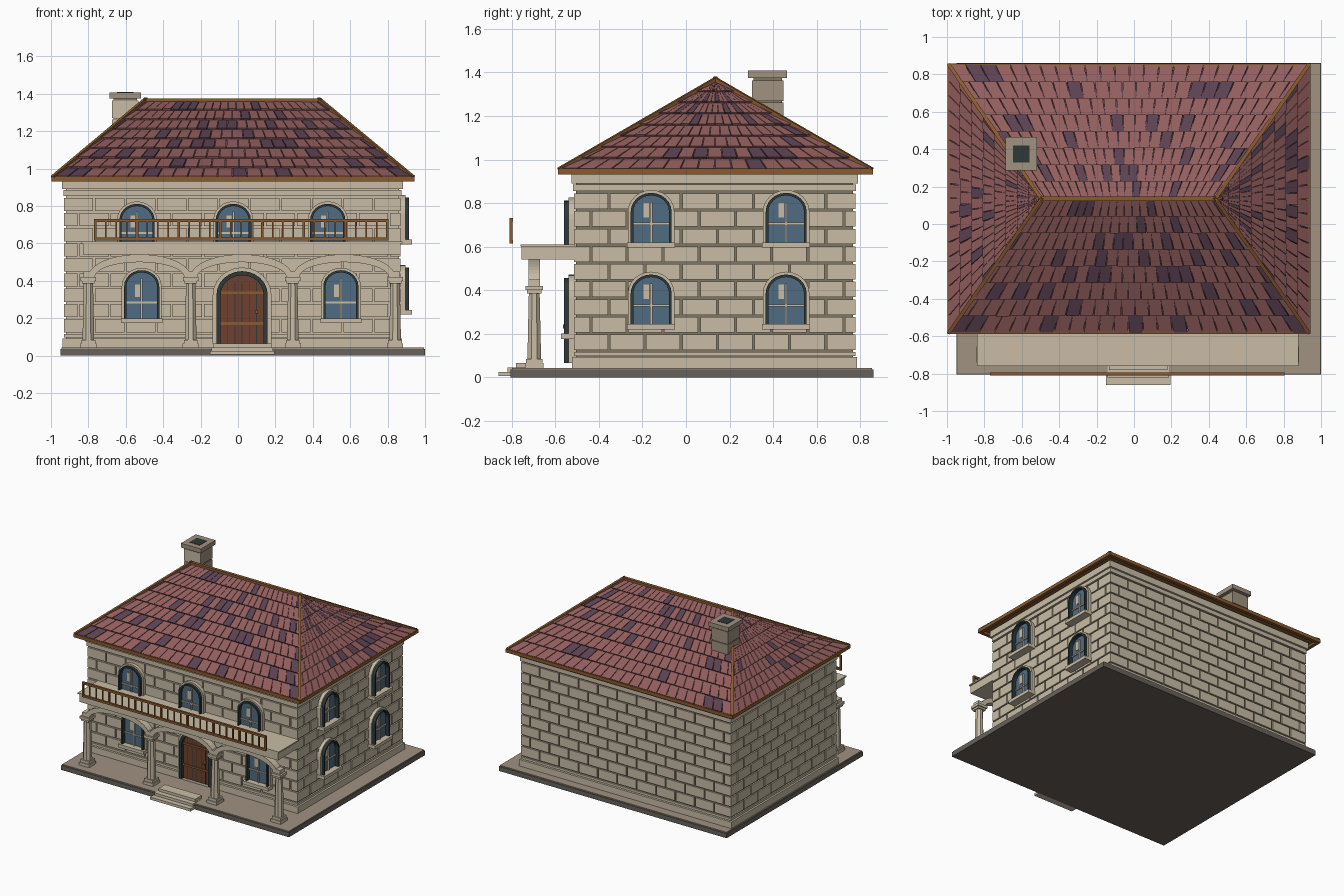
import bpy, bmesh, math, random
from mathutils import Vector, Matrix

random.seed(4)
if "Cube" in bpy.data.objects:
    bpy.data.objects.remove(bpy.data.objects["Cube"])

# Colours
PALETTE = {
    "stone": (200, 188, 165), "paving": (160, 146, 128), "foundation": (104, 97, 90),
    "mortar": (128, 118, 99), "tile_red": (146, 94, 93), "tile_plum": (92, 66, 82),
    "trim_wood": (138, 90, 48), "door_wood": (110, 64, 46), "glass": (80, 108, 130),
    "dark_frame": (46, 56, 56),
}
NAMES = list(PALETTE)
MATS = []
for name, rgb in PALETTE.items():
    col = [((c / 255 + 0.055) / 1.055) ** 2.4 for c in rgb] + [1]
    m = bpy.data.materials.new(name)
    m.use_nodes = True
    m.diffuse_color = col
    m.node_tree.nodes["Principled BSDF"].inputs["Base Color"].default_value = col
    MATS.append(m)
IDENT = Matrix.Identity(4)


# Mesh helpers
def face(bm, verts, mat):
    bm.faces.new(verts).material_index = NAMES.index(mat)


def hexa(bm, bottom, top, mat, M=IDENT):
    b = [bm.verts.new(M @ Vector(p)) for p in bottom]
    t = [bm.verts.new(M @ Vector(p)) for p in top]
    face(bm, b[::-1], mat)
    face(bm, t, mat)
    for i in range(4):
        j = (i + 1) % 4
        face(bm, (b[i], b[j], t[j], t[i]), mat)


def box(bm, x, y, z, mat, M=IDENT):
    ring = [(x[0], y[0]), (x[1], y[0]), (x[1], y[1]), (x[0], y[1])]
    hexa(bm, [(*p, z[0]) for p in ring], [(*p, z[1]) for p in ring], mat, M)


def finish(name, bm):
    bmesh.ops.recalc_face_normals(bm, faces=bm.faces[:])
    me = bpy.data.meshes.new(name)
    bm.to_mesh(me)
    bm.free()
    for m in MATS:
        me.materials.append(m)
    ob = bpy.data.objects.new(name, me)
    bpy.context.collection.objects.link(ob)
    return ob


def box_object(name, x, y, z, mat):
    bm = bmesh.new()
    box(bm, x, y, z, mat)
    return finish(name, bm)


def arch(cx, z0, hw, h, rise, n=12):
    arc = [(cx - hw * math.cos(math.pi * i / n), z0 + h - rise + rise * math.sin(math.pi * i / n))
           for i in range(n + 1)]
    return [(cx - hw, z0)] + arc + [(cx + hw, z0)]


def band(bm, outer, inner, y0, y1, mat, M=IDENT):
    for i in range(len(outer) - 1):
        q = [outer[i], outer[i + 1], inner[i + 1], inner[i]]
        hexa(bm, [(a, y0, b) for a, b in q], [(a, y1, b) for a, b in q], mat, M)


def panel(bm, outline, y0, y1, mat, M=IDENT):
    a = [bm.verts.new(M @ Vector((p, y0, q))) for p, q in outline]
    b = [bm.verts.new(M @ Vector((p, y1, q))) for p, q in outline]
    face(bm, a, mat)
    face(bm, b[::-1], mat)
    for i in range(len(a)):
        j = (i + 1) % len(a)
        face(bm, (a[i], b[i], b[j], a[j]), mat)


# Ground slab and steps
box_object("foundation", (-0.95, 1.0), (-0.805, 0.86), (0, 0.035), "foundation")
box_object("terrace_paving", (-0.945, 0.995), (-0.8, 0.855), (0.035, 0.043), "paving")
for i in range(3):
    box_object(f"entry_step_{i}", (-0.15 + i * 0.008, 0.195 - i * 0.008),
               (-0.86 + i * 0.04, -0.7), (0.005 + i * 0.02, 0.025 + i * 0.02), "stone")

# Wall core and plain bands
X0, X1, Y0, Y1 = -0.93, 0.87, -0.515, 0.778
core = box_object("wall_core", (X0 + .01, X1 - .01), (Y0 + .01, Y1 - .01), (0.04, 0.94), "mortar")
for p in core.data.polygons:
    if p.normal.y < -0.5:
        p.material_index = NAMES.index("stone")
for name, out, z in (("plinth", 0.008, (0.043, 0.093)), ("frieze", 0.003, (0.855, 0.885)),
                     ("cornice", 0.012, (0.89, 0.94))):
    box_object(name, (X0 - out, X1 + out), (Y0 - out, Y1 + out), z, "stone")

# Wall frames: local x runs along the wall, local -y points outward
WALLS = {
    "front": (Matrix.Translation((0, Y0, 0)), X0, X1),
    "right": (Matrix.Translation((X1, 0, 0)) @ Matrix.Rotation(math.pi / 2, 4, "Z"), Y0, Y1),
    "back": (Matrix.Translation((0, Y1, 0)) @ Matrix.Rotation(math.pi, 4, "Z"), -X1, -X0),
    "left": (Matrix.Translation((X0, 0, 0)) @ Matrix.Rotation(-math.pi / 2, 4, "Z"), -Y1, -Y0),
}

# Staggered stone blocks
ROWS, Z_LOW, COURSE, LENGTH, GAP = 9, 0.125, 0.081, 0.166, 0.01
for side, (M, a, b) in WALLS.items():
    bm = bmesh.new()
    box(bm, (a, b), (0, 0.02), (0.098, Z_LOW - GAP), "stone", M)
    for r in range(ROWS):
        z = Z_LOW + r * COURSE
        u = a - (r % 2) * LENGTH / 2
        while u < b - GAP:
            lo, hi = max(u, a), min(u + LENGTH - GAP, b)
            if hi - lo > 0.015:
                box(bm, (lo, hi), (0, 0.02), (z, z + COURSE - GAP), "stone", M)
            u += LENGTH
    finish(side + "_wall_blocks", bm)


# Arched windows
def window(name, side, u, z, h):
    M, bm, hw = WALLS[side][0], bmesh.new(), 0.082
    o = [arch(u, z, hw + d, h + d, 0.075 + d) for d in (0.025, 0.012, 0)]
    band(bm, o[0], o[1], -0.025, 0.01, "stone", M)
    band(bm, o[1], o[2], -0.045, 0.01, "dark_frame", M)
    panel(bm, o[2], -0.014, 0.005, "glass", M)
    box(bm, (u - 0.11, u + 0.11), (-0.06, 0.01), (z - 0.025, z), "stone", M)
    box(bm, (u - 0.005, u + 0.005), (-0.024, -0.01), (z, z + h - 0.03), "stone", M)
    box(bm, (u - hw, u + hw), (-0.022, -0.01), (z + 0.08, z + 0.09), "stone", M)
    box(bm, (u - 0.036, u - 0.01), (-0.018, -0.012), (z + 0.115, z + 0.18), "stone", M)
    finish(name, bm)


for i, u in enumerate((-0.515, 0.55)):
    window(f"front_lower_window_{i}", "front", u, 0.2, 0.245)
for i, u in enumerate((-0.54, -0.025, 0.48)):
    window(f"front_upper_window_{i}", "front", u, 0.57, 0.23)
for i, u in enumerate((-0.16, 0.46)):
    for level, z in (("lower", 0.245), ("upper", 0.62)):
        window(f"right_{level}_window_{i}", "right", u, z, 0.215)

# Arched plank door
bm, M, dc = bmesh.new(), WALLS["front"][0], 0.022
o = [arch(dc, 0.065, 0.115 + d, 0.365 + d, 0.105 + d) for d in (0.042, 0.022, 0)]
band(bm, o[0], o[1], -0.025, 0.01, "stone", M)
band(bm, o[1], o[2], -0.045, 0.01, "dark_frame", M)
panel(bm, o[2], -0.02, 0.005, "door_wood", M)
for i in range(1, 6):
    x = dc - 0.115 + i * 0.0383
    box(bm, (x - 0.002, x + 0.002), (-0.023, -0.01), (0.065, 0.39), "dark_frame", M)
for z in (0.165, 0.33):
    box(bm, (dc - 0.115, dc + 0.115), (-0.028, -0.01), (z, z + 0.014), "trim_wood", M)
box(bm, (dc + 0.068, dc + 0.084), (-0.05, -0.01), (0.225, 0.243), "trim_wood", M)
finish("front_door", bm)

# Porch columns
COLS, CY = (-0.8, -0.253, 0.293, 0.84), -0.697
for i, x in enumerate(COLS):
    bm = bmesh.new()
    for hw, z in ((0.043, (0.043, 0.065)), (0.037, (0.065, 0.085)), (0.033, (0.385, 0.4)),
                  (0.041, (0.4, 0.42)), (0.027, (0.42, 0.45))):
        box(bm, (x - hw, x + hw), (CY - hw, CY + hw), z, "stone")
    bmesh.ops.create_cone(bm, cap_ends=True, segments=8, radius1=0.034, radius2=0.027, depth=0.3,
                          matrix=Matrix.Translation((x, CY, 0.235)) @ Matrix.Rotation(math.pi / 8, 4, "Z"))
    finish(f"porch_column_{i}", bm)

# Porch arches
for i in range(3):
    bm, c, hw = bmesh.new(), (COLS[i] + COLS[i + 1]) / 2, (COLS[i + 1] - COLS[i]) / 2
    band(bm, arch(c, 0.41, hw, 0.132, 0.12, 20), arch(c, 0.41, hw - 0.035, 0.09, 0.08, 20),
         CY - 0.027, CY + 0.027, "stone")
    finish(f"porch_arch_{i}", bm)

# Balcony and railing
box_object("balcony_slab", (-0.83, 0.87), (-0.755, -0.51), (0.54, 0.6), "stone")
box_object("balcony_floor", (-0.84, 0.88), (-0.76, -0.51), (0.6, 0.61), "stone")
bm = bmesh.new()
R0, R1, RY = -0.77, 0.805, -0.803
for z in (0.615, 0.715):
    box(bm, (R0, R1), (RY - 0.008, RY + 0.008), (z, z + 0.016), "trim_wood")
COUNT = 28
for i in range(COUNT + 1):
    x, w = R0 + 0.007 + (R1 - R0 - 0.014) * i / COUNT, 0.007 if i % 4 == 0 else 0.004
    box(bm, (x - w, x + w), (RY - w, RY + w), (0.615, 0.725), "trim_wood")
finish("balcony_railing", bm)

# Hip roof underlay
EZ = 0.95
A, B, C, D = [Vector(p) for p in ((-0.985, -0.575, EZ), (0.93, -0.575, EZ), (0.93, 0.845, EZ), (-0.985, 0.845, EZ))]
P, Q = Vector((-0.495, 0.135, 1.36)), Vector((0.435, 0.135, 1.36))
bm = bmesh.new()
va, vb, vc, vd, vp, vq = [bm.verts.new(p) for p in (A, B, C, D, P, Q)]
for f in ((va, vb, vq, vp), (vb, vc, vq), (vc, vd, vp, vq), (vd, va, vp)):
    face(bm, f, "tile_plum")
face(bm, (vd, vc, vb, va), "trim_wood")
finish("roof_underlay", bm)

# Roof tiles in tapering courses
COURSES = 8
for name, a, b, c, d, n in (("front", A, B, Q, P, 24), ("right", B, C, Q, Q, 18),
                            ("back", C, D, P, Q, 24), ("left", D, A, P, P, 18)):
    bm = bmesh.new()
    up = (b - a).cross((c + d) / 2 - a).normalized()
    for r in range(COURSES):
        v0, v1 = r / COURSES, (r + 1) / COURSES
        for k in range(n + r % 2):
            lo = max(0, (k - 0.5 * (r % 2)) / n)
            hi = min(1, (k + 1 - 0.5 * (r % 2)) / n) - 0.07 / n
            quad = [a.lerp(b, u).lerp(d.lerp(c, u), v)
                    for u, v in ((lo, v0), (hi, v0), (hi, v1), (lo, v1))]
            if v1 == 1 and c == d:
                quad = [q.lerp(a.lerp(b, (lo + hi) / 2), 0.005) for q in quad]
            lift = 0.011 + random.random() * 0.003
            top = [q + up * h for q, h in zip(quad, (lift, lift, 0.003, 0.003))]
            hexa(bm, quad, top, "tile_plum" if random.random() < 0.16 else "tile_red")
    finish(name + "_roof_tiles", bm)


# Wooden eave, hip and ridge beams
def beam(name, p, q, w, lift=0.0):
    p, q = p + Vector((0, 0, lift)), q + Vector((0, 0, lift))
    M = Matrix.Translation(p) @ (q - p).to_track_quat("X", "Z").to_matrix().to_4x4()
    bm = bmesh.new()
    box(bm, (-w, (q - p).length + w), (-w, w), (-w, w), "trim_wood", M)
    finish(name, bm)


for i, (p, q) in enumerate(((A, B), (B, C), (C, D), (D, A))):
    beam(f"eave_beam_{i}", p, q, 0.013, -0.005)
for i, (p, q) in enumerate(((A, P), (B, Q), (C, Q), (D, P))):
    beam(f"hip_beam_{i}", p, q, 0.01, 0.007)
beam("ridge_beam", P, Q, 0.012, 0.003)

# Chimney
CX, CHY = -0.603, 0.375
for i, z in enumerate((1.07, 1.17, 1.27)):
    ob = box_object(f"chimney_block_{i}", (CX - .07, CX + .07), (CHY - .072, CHY + .072), (z, z + 0.093), "paving")
    for p in ob.data.polygons:
        if p.normal.y < -0.5:
            p.material_index = NAMES.index("stone")
box_object("chimney_core", (CX - .063, CX + .063), (CHY - .065, CHY + .065), (1.05, 1.38), "mortar")
box_object("chimney_cap", (CX - .085, CX + .085), (CHY - .09, CHY + .09), (1.375, 1.408), "paving")
box_object("chimney_flue", (CX - .043, CX + .043), (CHY - .045, CHY + .045), (1.4, 1.41), "dark_frame")
